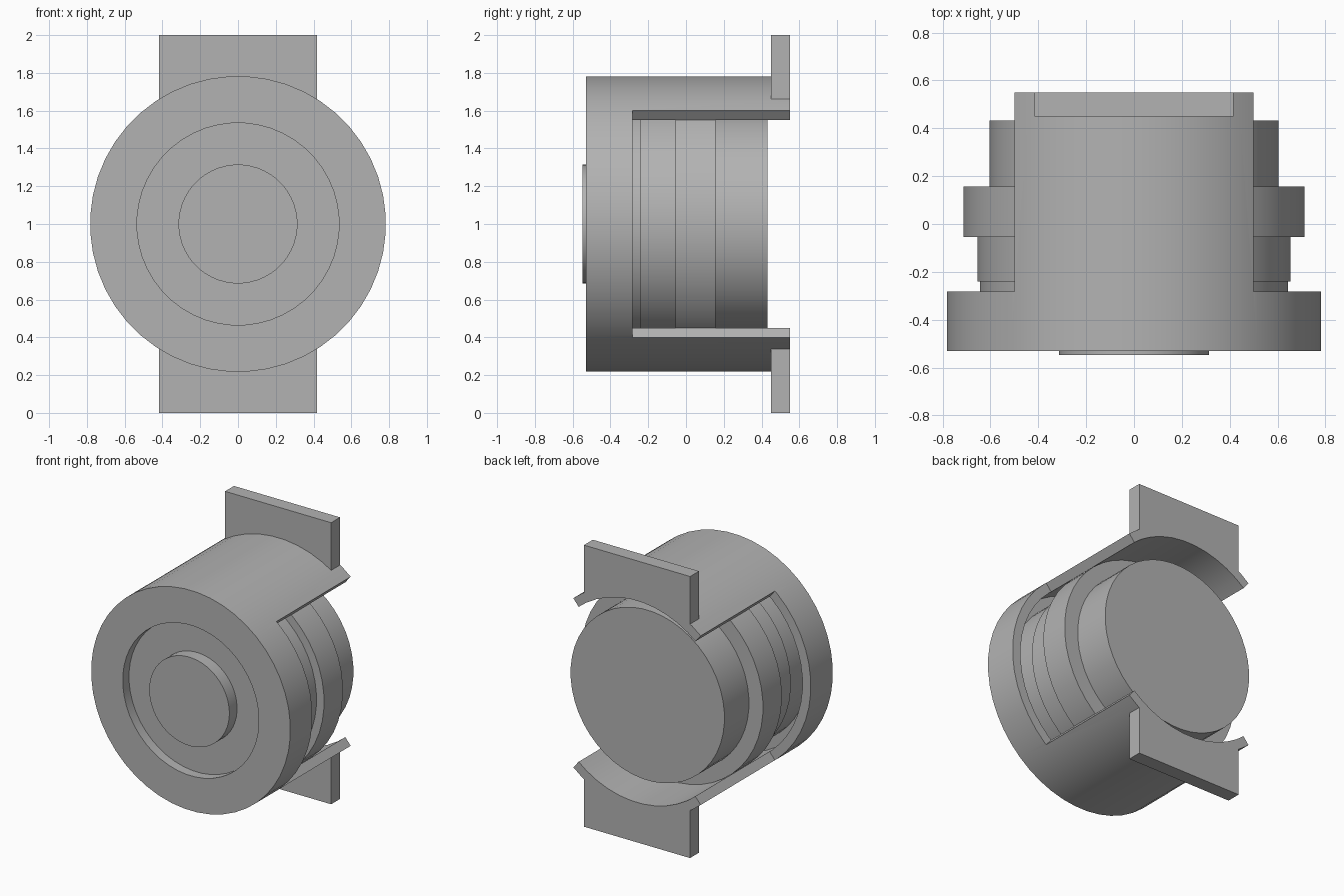
import bpy, bmesh
from math import sin, cos, pi, radians, sqrt
from mathutils import Matrix, Vector

cube = bpy.data.objects.get("Cube")
if cube:
    bpy.data.objects.remove(cube)

SEGMENTS = 48
OUTER, BORE = 0.783, 0.717
FRONT, BACK, WINDOW = -0.53, 0.55, -0.283
AXIS = Matrix.Translation((0, 0, 1))

grey = bpy.data.materials.new("plain grey")
grey.use_nodes = True
grey.diffuse_color = (0.45, 0.45, 0.45, 1)
grey.node_tree.nodes["Principled BSDF"].inputs["Base Color"].default_value = grey.diffuse_color


def add_object(name, bm):
    bmesh.ops.recalc_face_normals(bm, faces=bm.faces)
    mesh = bpy.data.meshes.new(name)
    bm.to_mesh(mesh)
    bm.free()
    mesh.materials.append(grey)
    obj = bpy.data.objects.new(name, mesh)
    bpy.context.collection.objects.link(obj)
    return obj


def lathe(name, profile, closed):
    """Revolve (radius, y) points about the horizontal axis."""
    bm = bmesh.new()
    turn = Matrix.Rotation(pi / SEGMENTS, 3, 'Y')
    verts = [bm.verts.new(turn @ Vector((r, y, 0))) for r, y in profile]
    pairs = list(zip(verts, verts[1:]))
    if closed:
        pairs.append((verts[-1], verts[0]))
    edges = [bm.edges.new(p) for p in pairs]
    bmesh.ops.spin(bm, geom=verts + edges, axis=(0, 1, 0), cent=(0, 0, 0),
                   angle=2 * pi, steps=SEGMENTS)
    bmesh.ops.remove_doubles(bm, verts=bm.verts, dist=0.0005)
    bm.transform(AXIS)
    return add_object(name, bm)


def prism(name, outline, y0, y1):
    """Extrude an (x, z) outline, measured from the axis, along y."""
    bm = bmesh.new()
    face = bm.faces.new([bm.verts.new((x, y0, z)) for x, z in outline])
    made = bmesh.ops.extrude_face_region(bm, geom=[face])["geom"]
    moved = [v for v in made if isinstance(v, bmesh.types.BMVert)]
    bmesh.ops.translate(bm, verts=moved, vec=(0, y1 - y0, 0))
    bm.transform(AXIS)
    return add_object(name, bm)


def activate(obj):
    bpy.ops.object.select_all(action='DESELECT')
    obj.select_set(True)
    bpy.context.view_layer.objects.active = obj


# Outer shell: deep cup with a hole in the front lip
shell = lathe("outer_shell", [(0.535, FRONT), (OUTER, FRONT), (OUTER, BACK),
                              (BORE, BACK), (BORE, -0.45), (0.535, -0.45)], True)

# Side windows, cut with radial edges
half = radians(50.2)
for side in (1, -1):
    wedge = [(0, 0), (2 * side * cos(half), 2 * sin(half)),
             (2 * side * cos(half), -2 * sin(half))]
    cutter = prism("window_cutter", wedge, WINDOW, 1)
    cutter.hide_render = True
    cut = shell.modifiers.new("window", 'BOOLEAN')
    cut.operation, cut.solver, cut.object = 'DIFFERENCE', 'EXACT', cutter
    activate(shell)
    bpy.ops.object.modifier_apply(modifier=cut.name)
    bpy.data.objects.remove(cutter)

# Inner stepped drum with a front button
drum = lathe("inner_drum", [
    (0, -0.547), (0.315, -0.547), (0.315, -0.46), (0.646, -0.46),
    (0.646, -0.24), (0.656, -0.24), (0.656, -0.055), (0.715, -0.055),
    (0.715, 0.157), (0.605, 0.157), (0.605, 0.432), (0, 0.432)], False)

# Mounting tabs above and below, curved to sit on the shell
for name, up in (("upper_tab", 1), ("lower_tab", -1)):
    xs = [0.417 * (i / 8 - 1) for i in range(17)]
    arc = [(x, up * sqrt(0.765 ** 2 - x * x)) for x in xs]
    prism(name, arc + [(0.417, up), (-0.417, up)], 0.45, BACK)

for obj in (shell, drum):
    activate(obj)
    bpy.ops.object.shade_smooth_by_angle(angle=radians(30))
